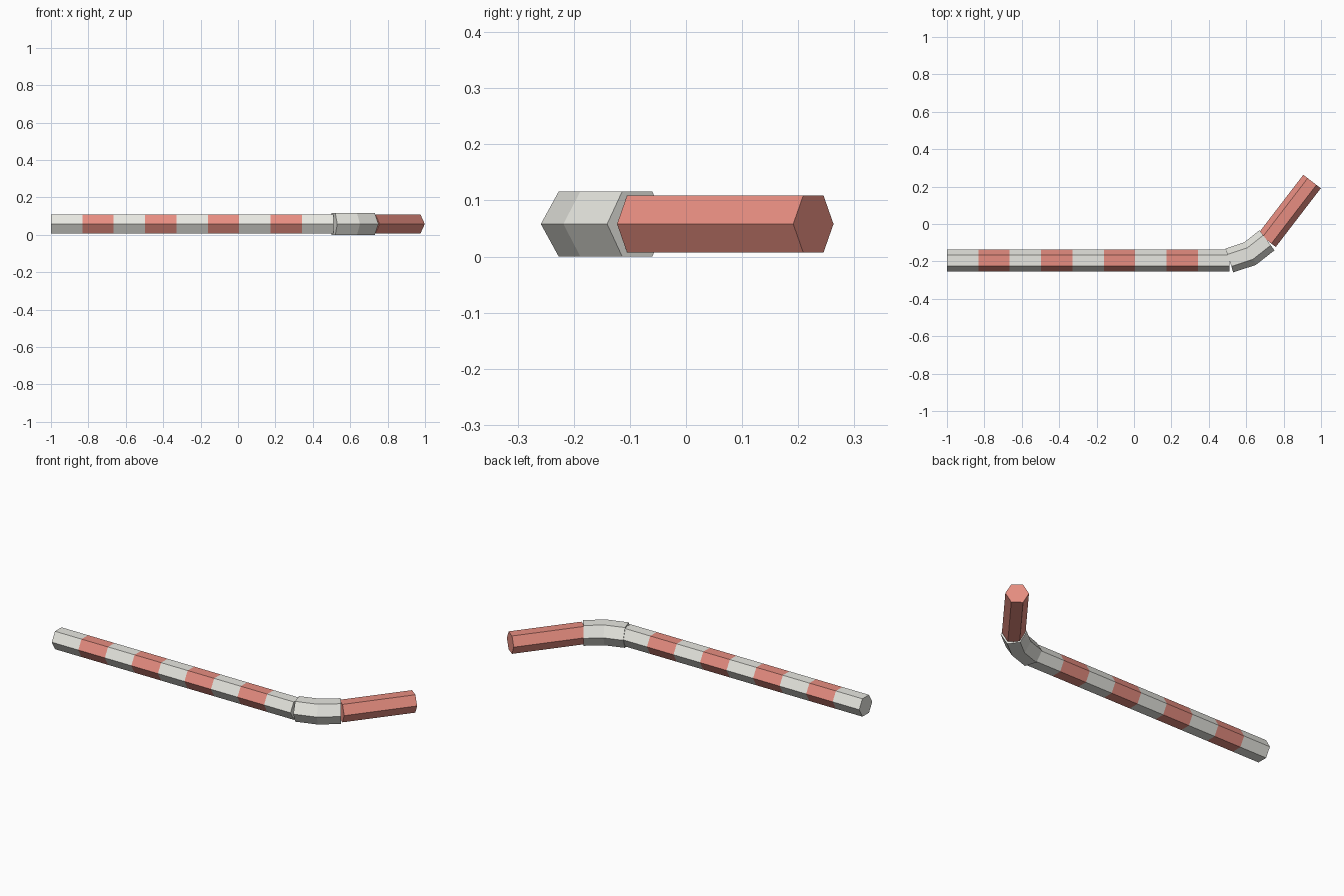
import bpy, bmesh
from math import sin, cos, pi, radians
from mathutils import Vector

if "Cube" in bpy.data.objects:
    bpy.data.objects.remove(bpy.data.objects["Cube"])

Z = 0.058          # height of the bar's centre line
SIDES = 6


def paint(name, rgb):
    m = bpy.data.materials.new(name)
    m.diffuse_color = (*rgb, 1)
    m.use_nodes = True
    m.node_tree.nodes["Principled BSDF"].inputs["Base Color"].default_value = m.diffuse_color
    return m


RED = paint("red", (0.8, 0.27, 0.22))
PALE = paint("pale", (0.8, 0.8, 0.75))


def hex_tube(name, stations, radius, bands):
    """Capped hexagonal tube through (x, y, heading) stations, one material slot per band."""
    bm = bmesh.new()
    rings = []
    for i, (x, y, heading) in enumerate(stations):
        a = radians(heading)
        side = Vector((-sin(a), cos(a), 0))
        # widen inner rings slightly so mitred segments keep their width
        turn = 0
        if 0 < i < len(stations) - 1:
            turn = radians(stations[i + 1][2] - stations[i - 1][2]) / 2
        ring = []
        for k in range(SIDES):
            t = 2 * pi * k / SIDES
            ring.append(bm.verts.new(Vector((x, y, Z)) + side * (radius * cos(t) / cos(turn))
                                     + Vector((0, 0, radius * sin(t)))))
        rings.append(ring)
    for i in range(len(rings) - 1):
        for k in range(SIDES):
            n = (k + 1) % SIDES
            f = bm.faces.new((rings[i][k], rings[i][n], rings[i + 1][n], rings[i + 1][k]))
            f.material_index = bands[i]
    bm.faces.new(rings[0]).material_index = bands[0]
    bm.faces.new(rings[-1]).material_index = bands[-1]
    bmesh.ops.recalc_face_normals(bm, faces=bm.faces)
    mesh = bpy.data.meshes.new(name)
    bm.to_mesh(mesh)
    bm.free()
    mesh.materials.append(PALE)
    mesh.materials.append(RED)
    ob = bpy.data.objects.new(name, mesh)
    bpy.context.collection.objects.link(ob)
    return ob


# long straight bar with nine alternating stripes
count = 9
bar = [(-1 + 1.51 * i / count, -0.195, 0) for i in range(count + 1)]
hex_tube("striped_bar", bar, 0.059, [i % 2 for i in range(count)])

# thicker pale elbow made of two mitred segments
hex_tube("elbow", [(0.51, -0.195, 18), (0.621, -0.158, 27), (0.711, -0.087, 37)], 0.067, [0, 0])

# short red arm
hex_tube("red_arm", [(0.711, -0.087, 52.5), (0.952, 0.227, 52.5)], 0.059, [1])
